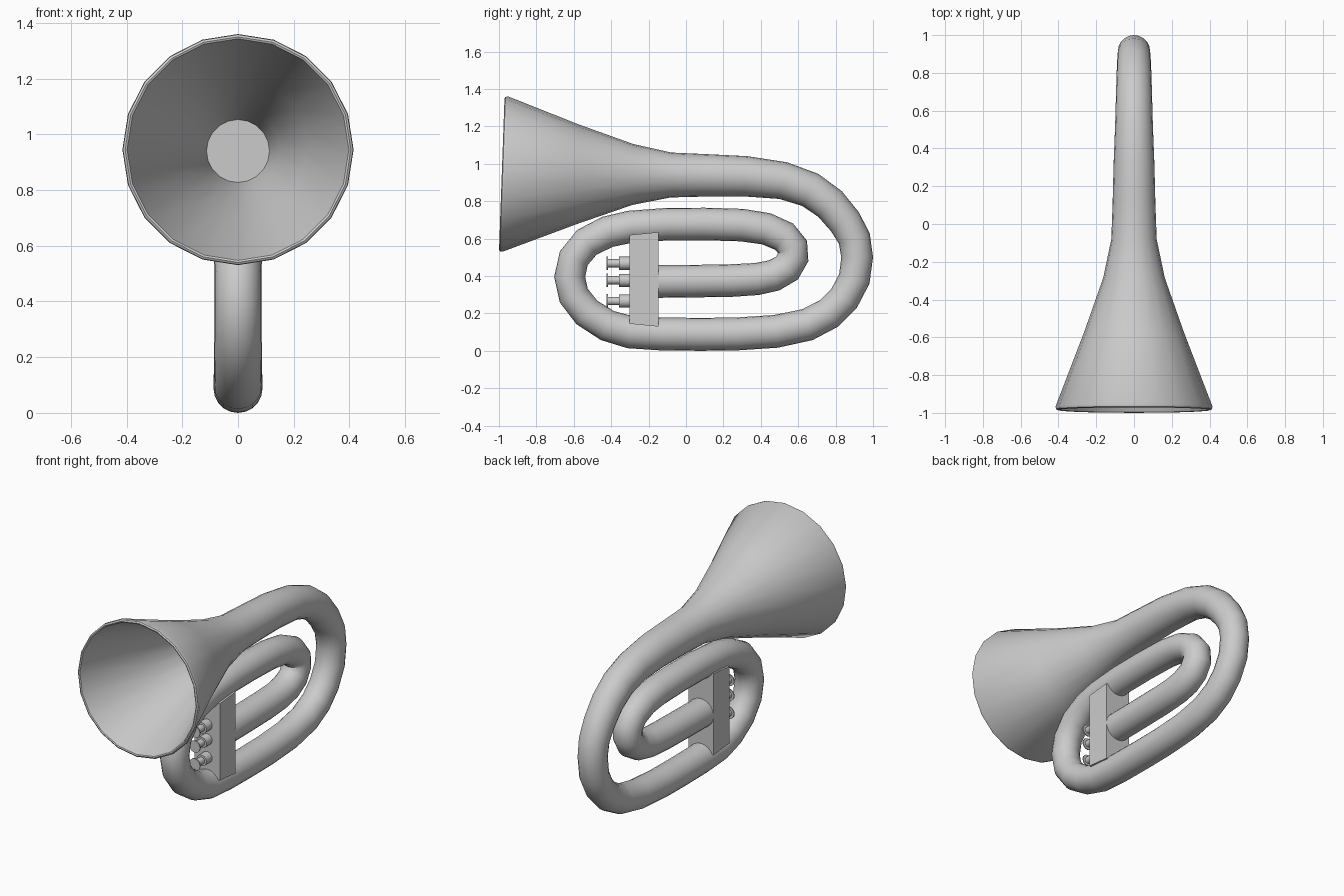
import bpy, bmesh, math
from mathutils import Vector

if "Cube" in bpy.data.objects:
    bpy.data.objects.remove(bpy.data.objects["Cube"])

SIDES = 20


def finish(name, bm, smooth=True):
    bmesh.ops.recalc_face_normals(bm, faces=bm.faces)
    me = bpy.data.meshes.new(name)
    bm.to_mesh(me)
    bm.free()
    ob = bpy.data.objects.new(name, me)
    bpy.context.collection.objects.link(ob)
    if smooth:
        bpy.ops.object.select_all(action='DESELECT')
        ob.select_set(True)
        bpy.context.view_layer.objects.active = ob
        bpy.ops.object.shade_smooth_by_angle(angle=math.radians(40))
    return ob


def loft(name, rings, sides):
    """rings: (centre y, centre z, radius, tangent) in the x = 0 plane."""
    bm = bmesh.new()
    loops = []
    for y, z, r, t in rings:
        up = Vector((0, -t[1], t[0])).normalized()
        loops.append([bm.verts.new(Vector((0, y, z)) + up * r * math.cos(a)
                                   + Vector((r * math.sin(a), 0, 0)))
                      for a in (2 * math.pi * i / sides for i in range(sides))])
    for a, b in zip(loops, loops[1:]):
        for i in range(sides):
            j = (i + 1) % sides
            bm.faces.new((a[i], a[j], b[j], b[i]))
    bm.faces.new(loops[0])
    bm.faces.new(loops[-1])
    return finish(name, bm)


# Centre line of the tubing: y, z, radius
path = [
    (-.575, .945, .265), (-.285, .943, .163), (-.08, .94, .12),
    (.12, .938, .113), (.32, .933, .108), (.52, .91, .100), (.665, .86, .096),
    (.77, .785, .093), (.85, .69, .090), (.9, .6, .087), (.915, .5, .085),
    (.9, .385, .085), (.845, .28, .085), (.765, .2, .086), (.65, .14, .087),
    (.48, .104, .088), (.27, .09, .088), (.08, .088, .088), (-.13, .09, .088),
    (-.3, .1, .087), (-.42, .135, .085), (-.53, .205, .084), (-.6, .295, .083),
    (-.622, .395, .083), (-.6, .495, .083), (-.53, .58, .084),
    (-.42, .636, .085), (-.3, .663, .086), (-.1, .677, .087), (.1, .678, .087),
    (.3, .672, .087), (.43, .652, .086), (.525, .61, .085), (.57, .555, .084),
    (.573, .5, .084), (.54, .442, .084), (.47, .403, .085), (.38, .384, .086),
    (.25, .376, .087), (.02, .372, .087), (-.2, .37, .087)]

# Hollow bell with rolled lip
tilt = (1, -.036)
rings = [(-.08, .94, .113, (1, 0)), (-.285, .943, .150, (1, 0)),
         (-.575, .945, .251, tilt), (-.965, .945, .392, tilt),
         (-.982, .945, .398, tilt), (-.985, .945, .405, tilt),
         (-.980, .945, .413, tilt), (-.965, .945, .415, tilt)]
for i, (y, z, r) in enumerate(path):
    a, b = path[max(i - 1, 0)], path[min(i + 1, len(path) - 1)]
    rings.append((y, z, r, (b[0] - a[0], b[1] - a[1])))
loft("bell_and_tubing", rings, SIDES)

# Valve block, slightly tapered toward the front
bm = bmesh.new()
bmesh.ops.create_cube(bm, size=1)
for v in bm.verts:
    front = v.co.y < 0
    v.co = Vector((v.co.x * .174, -.302 if front else -.147,
                   .382 + v.co.z * (.475 if front else .505)))
finish("valve_block", bm, False)

# Three valves: casing, stem and flat key cap
t = (1, 0)
for n, z in enumerate((.468, .377, .266)):
    prof = [(-.425, .037), (-.418, .037), (-.418, .022), (-.358, .022),
            (-.358, .035), (-.29, .035)]
    loft(f"valve_{n + 1}", [(y, z, r, t) for y, r in prof], 12)
